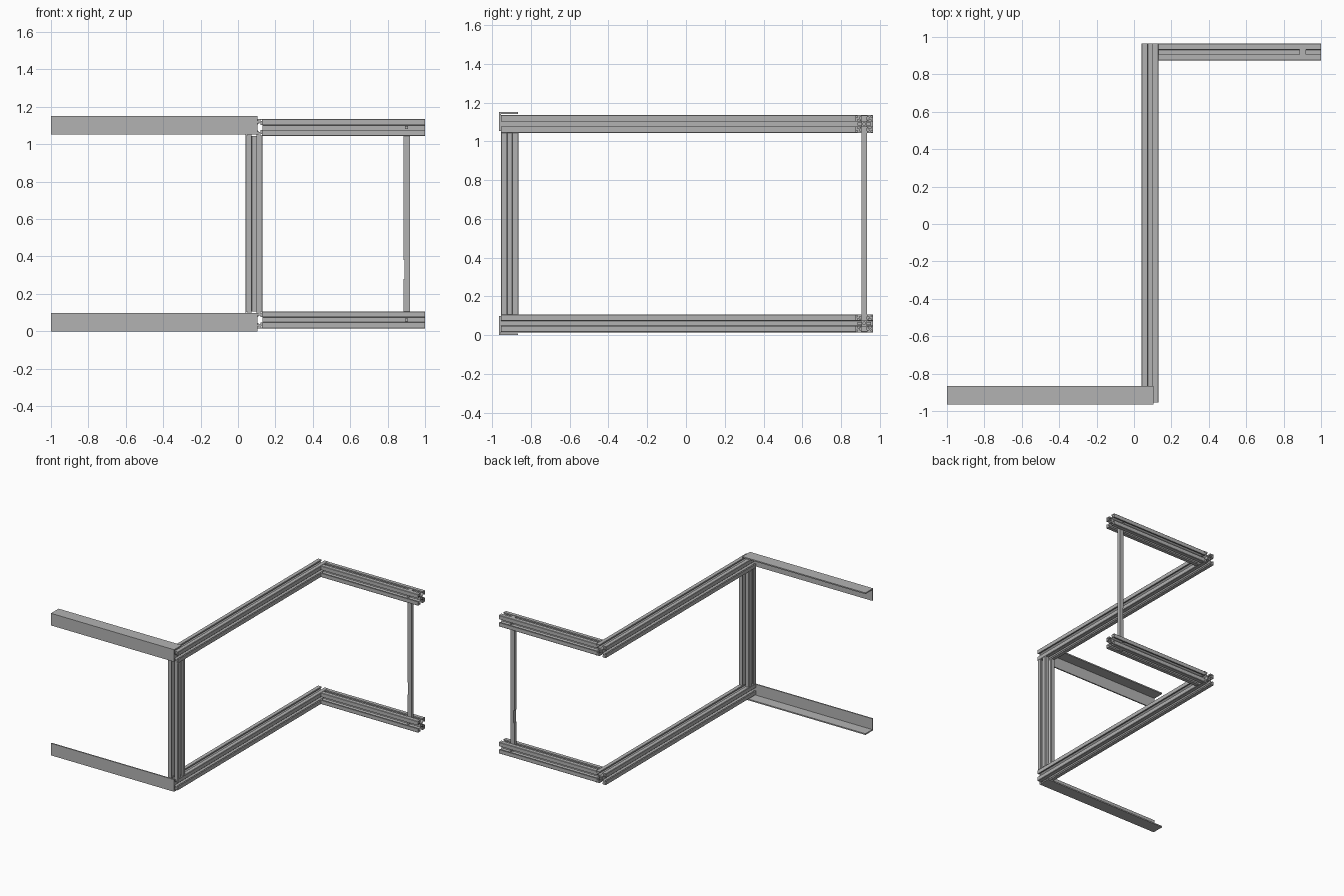
import bpy, bmesh, math
from mathutils import Vector

if "Cube" in bpy.data.objects:
    bpy.data.objects.remove(bpy.data.objects["Cube"])

# One brushed grey for everything
grey = bpy.data.materials.new("aluminium_grey")
grey.use_nodes = True
colour = (0.45, 0.45, 0.45, 1)
grey.diffuse_color = colour
grey.node_tree.nodes["Principled BSDF"].inputs["Base Color"].default_value = colour

H = 0.046            # half width of a rail
LOW, HIGH = 0.061, 1.089   # rail centre heights
BACK_Y = 0.919
ROD_X = 0.902


def add_mesh(name, mesh):
    mesh.materials.clear()
    mesh.materials.append(grey)
    ob = bpy.data.objects.new(name, mesh)
    bpy.context.collection.objects.link(ob)
    return ob


def box(name, lo, hi):
    lo, hi = Vector(lo), Vector(hi)
    bm = bmesh.new()
    bmesh.ops.create_cube(bm, size=1)
    for v in bm.verts:
        v.co = (lo + hi) / 2 + Vector(a * b for a, b in zip(v.co, hi - lo))
    mesh = bpy.data.meshes.new(name)
    bm.to_mesh(mesh)
    bm.free()
    return add_mesh(name, mesh)


def circle(cx, cy, r, n=12):
    return [(cx + r * math.cos(i * math.tau / n), cy + r * math.sin(i * math.tau / n))
            for i in range(n)]


def slotted_section():
    """Outline with a T-slot on each side, plus the centre and corner bores."""
    half = [(H, 0.014), (H - 0.011, 0.014), (H - 0.011, 0.024), (H - 0.017, 0.024), (0.015, 0.012)]
    side = [(H, -H + 0.003), *[(x, -y) for x, y in half], *half[::-1], (H, H - 0.003)]
    outline = []
    for q in range(4):
        c, s = round(math.cos(q * math.pi / 2)), round(math.sin(q * math.pi / 2))
        outline += [(x * c - y * s, x * s + y * c) for x, y in side]
    bores = [circle(0, 0, 0.007)]
    bores += [circle(sx * 0.038, sy * 0.038, 0.004) for sx in (-1, 1) for sy in (-1, 1)]
    return [outline] + bores


def rail(name, centre, length, axis):
    curve = bpy.data.curves.new(name + "_section", 'CURVE')
    curve.dimensions = '2D'
    curve.fill_mode = 'BOTH'
    curve.extrude = length / 2
    for points in slotted_section():
        spline = curve.splines.new('POLY')
        spline.points.add(len(points) - 1)
        for p, (x, y) in zip(spline.points, points):
            p.co = (x, y, 0, 1)
        spline.use_cyclic_u = True
    temp = bpy.data.objects.new(name + "_section", curve)
    bpy.context.collection.objects.link(temp)
    deps = bpy.context.evaluated_depsgraph_get()
    mesh = bpy.data.meshes.new_from_object(temp.evaluated_get(deps))
    bpy.data.objects.remove(temp)
    bpy.data.curves.remove(curve)
    bm = bmesh.new()
    bm.from_mesh(mesh)
    bmesh.ops.remove_doubles(bm, verts=bm.verts, dist=0.00005)
    bmesh.ops.recalc_face_normals(bm, faces=bm.faces)
    for f in bm.faces:
        f.smooth = False
    bm.to_mesh(mesh)
    bm.free()
    mesh.name = name
    ob = add_mesh(name, mesh)
    ob.location = centre
    ob.rotation_euler = {'x': (0, math.pi / 2, 0), 'y': (math.pi / 2, 0, 0), 'z': (0, 0, 0)}[axis]
    return ob


def angle_bar(name, z_outer, direction):
    """L-shaped strip: upright leg in front, flat leg on the outer side."""
    t, w, y0 = 0.01, 0.098, -0.965
    shape = [(y0, 0), (y0 + w, 0), (y0 + w, t), (y0 + t, t), (y0 + t, w), (y0, w)]
    bm = bmesh.new()
    face = bm.faces.new([bm.verts.new((-1, y, z_outer + direction * z)) for y, z in shape])
    ext = bmesh.ops.extrude_face_region(bm, geom=[face])
    for v in ext["geom"]:
        if isinstance(v, bmesh.types.BMVert):
            v.co.x = 0.103
    bmesh.ops.recalc_face_normals(bm, faces=bm.faces)
    mesh = bpy.data.meshes.new(name)
    bm.to_mesh(mesh)
    bm.free()
    return add_mesh(name, mesh)


# Upper and lower Z-shaped frames
for label, z in (("lower", LOW), ("upper", HIGH)):
    rail(label + "_long_rail", (0.086, 0.005, z), 1.92, 'y')
    rail(label + "_back_rail", (0.566, BACK_Y, z), 0.868, 'x')
    # Cross pin holding the rod in the rail
    box(label + "_rod_pin", (ROD_X - 0.008, BACK_Y - 0.034, z - 0.008),
        (ROD_X + 0.008, BACK_Y + 0.034, z + 0.008))
angle_bar("lower_angle_bar", 0, 1)
angle_bar("upper_angle_bar", 1.15, -1)

# Upright post between the long rails
rail("front_post", (0.086, -0.909, (LOW + HIGH) / 2), HIGH - LOW - 2 * H, 'z')

# Thin rod between the back rails, with a shallow notch on its outer edge
for name, z0, z1, inset in (("rod_bottom", 0.018, 0.28, 0), ("rod_notch", 0.28, 0.38, 0.006),
                            ("rod_top", 0.38, 1.132, 0)):
    box(name, (ROD_X - 0.017 + inset, BACK_Y - 0.014, z0), (ROD_X + 0.017, BACK_Y + 0.014, z1))
